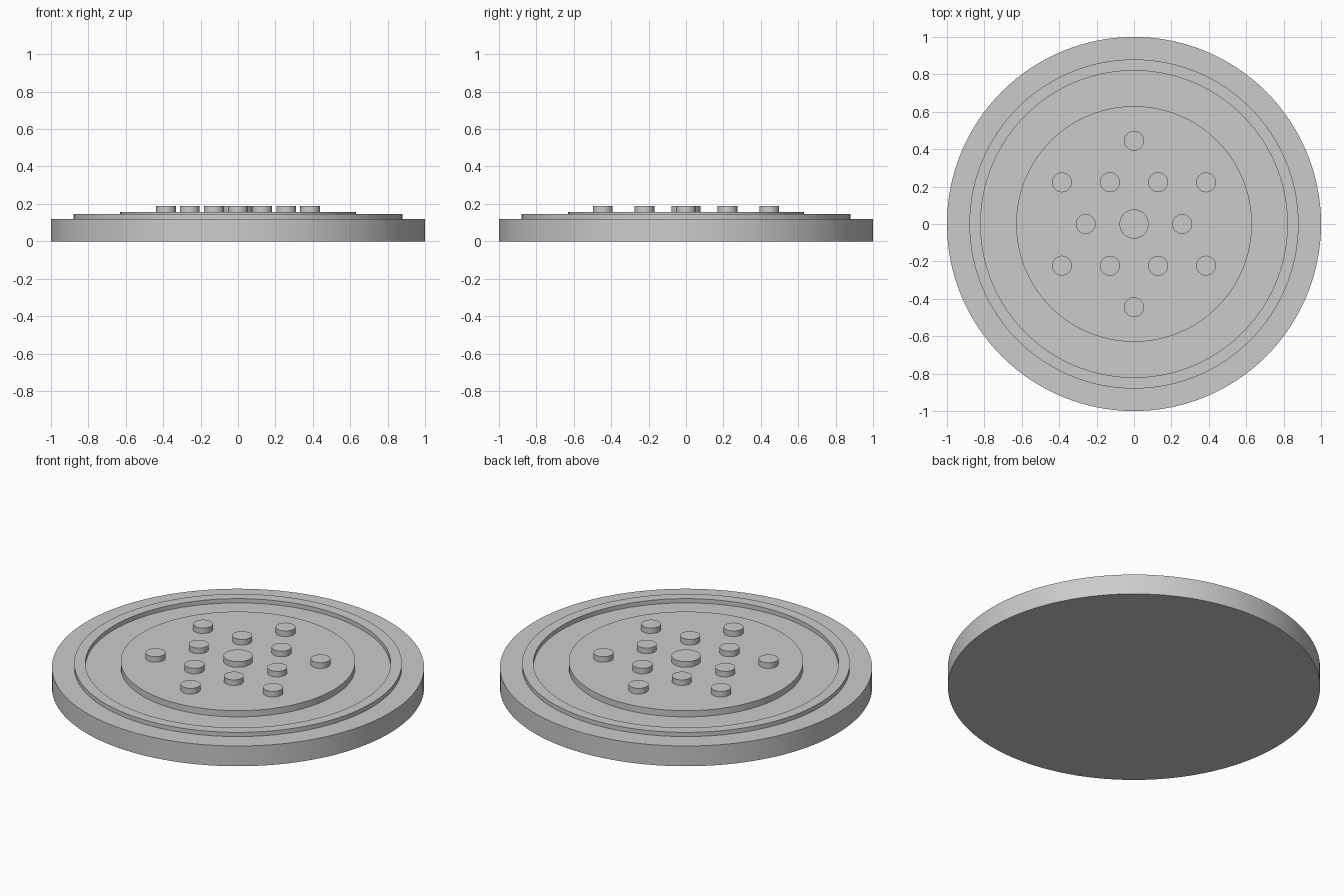
import bpy
import bmesh
import math

cube = bpy.data.objects.get("Cube")
if cube:
    bpy.data.objects.remove(cube, do_unlink=True)

GREY = (0.6, 0.6, 0.6, 1.0)
grey = bpy.data.materials.new("plain_grey")
grey.use_nodes = True
grey.diffuse_color = GREY
grey.node_tree.nodes["Principled BSDF"].inputs["Base Color"].default_value = GREY


def finish(bm, name):
    bmesh.ops.recalc_face_normals(bm, faces=bm.faces)
    mesh = bpy.data.meshes.new(name)
    bm.to_mesh(mesh)
    bm.free()
    mesh.materials.append(grey)
    obj = bpy.data.objects.new(name, mesh)
    bpy.context.collection.objects.link(obj)
    bpy.ops.object.select_all(action='DESELECT')
    obj.select_set(True)
    bpy.context.view_layer.objects.active = obj
    bpy.ops.object.shade_smooth_by_angle(angle=math.radians(30))
    return obj


def disc(name, radius, bottom, top, x=0, y=0, sides=128):
    bm = bmesh.new()
    bmesh.ops.create_cone(bm, cap_ends=True, segments=sides, radius1=radius,
                          radius2=radius, depth=top - bottom)
    obj = finish(bm, name)
    obj.location = (x, y, (top + bottom) / 2)
    return obj


def ring(name, inner, outer, bottom, top, sides=128):
    bm = bmesh.new()
    corners = [(inner, bottom), (outer, bottom), (outer, top), (inner, top)]
    verts = [bm.verts.new((r, 0, z)) for r, z in corners]
    edges = [bm.edges.new((verts[i], verts[(i + 1) % 4])) for i in range(4)]
    bmesh.ops.spin(bm, geom=verts + edges, cent=(0, 0, 0), axis=(0, 0, 1),
                   angle=math.tau, steps=sides, use_merge=True)
    bmesh.ops.remove_doubles(bm, verts=bm.verts, dist=0.0001)
    return finish(bm, name)


# Base, raised rim and centre plate
BASE_TOP, PLATE_TOP, STUD_TOP = 0.12, 0.157, 0.19
disc("base", 1.0, 0, BASE_TOP)
ring("raised_rim", 0.82, 0.88, BASE_TOP - 0.01, 0.145)
disc("centre_plate", 0.63, BASE_TOP - 0.01, PLATE_TOP)

# Large middle stud
disc("centre_stud", 0.078, PLATE_TOP - 0.01, STUD_TOP, sides=64)

# Inner ring of six studs and outer ring of six, turned by half a step
for label, radius, turn in (("inner", 0.258, 0), ("outer", 0.445, 30)):
    for i in range(6):
        a = math.radians(turn + 60 * i)
        disc(f"{label}_stud_{i + 1}", 0.053, PLATE_TOP - 0.01, STUD_TOP,
             radius * math.cos(a), radius * math.sin(a), sides=48)
